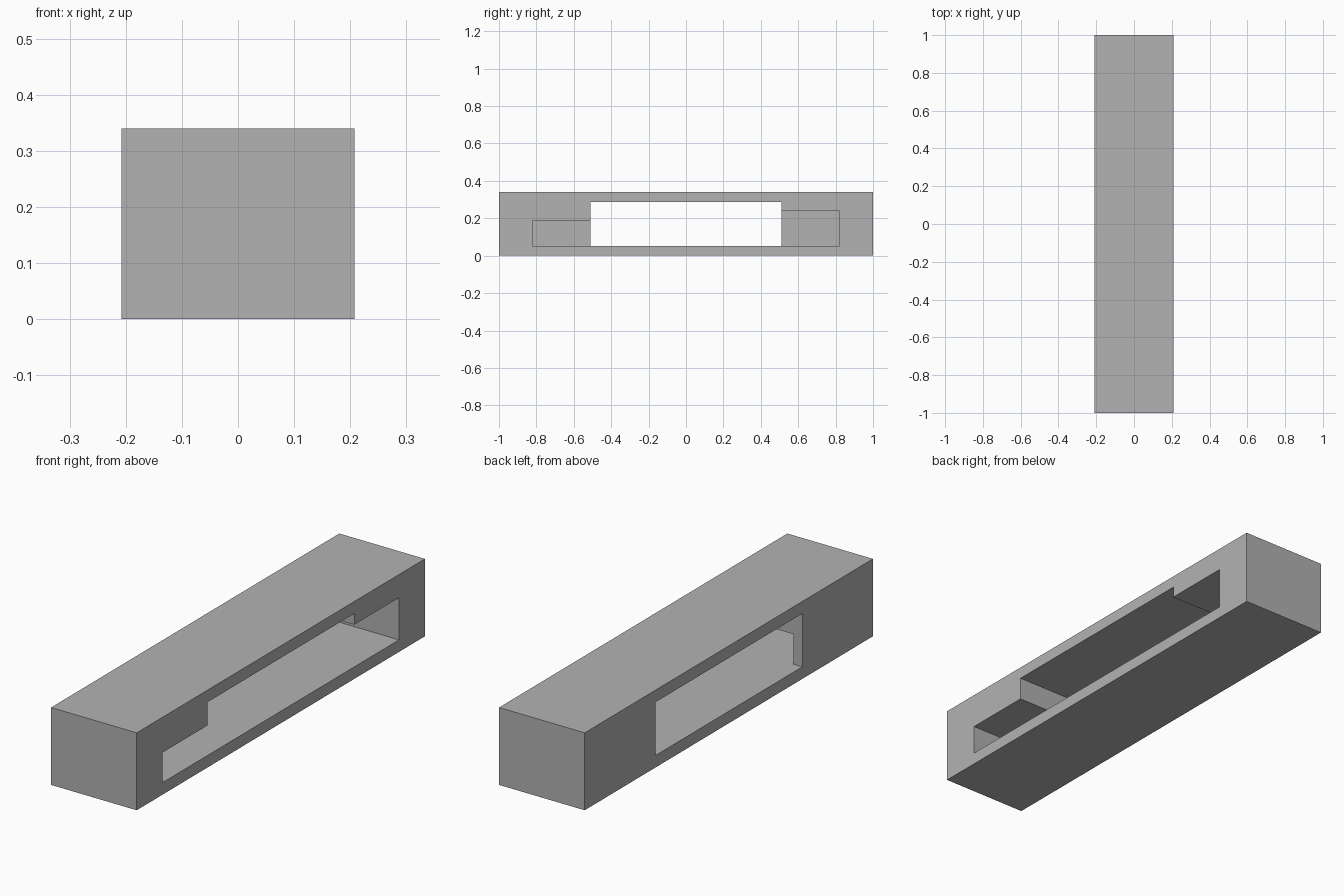
import bpy

if "Cube" in bpy.data.objects:
    bpy.data.objects.remove(bpy.data.objects["Cube"], do_unlink=True)

HALF_W, HEIGHT = 0.208, 0.34
FLOOR, CEILING = 0.053, 0.287
WINDOW, POCKET_END = 0.51, 0.82
POCKET_BACK = -0.164  # inner face of the thin wall on the -x side


def box(name, low, high):
    bpy.ops.mesh.primitive_cube_add(
        size=1, location=[(a + b) / 2 for a, b in zip(low, high)])
    obj = bpy.context.object
    obj.name = name
    obj.scale = [b - a for a, b in zip(low, high)]
    bpy.ops.object.transform_apply(location=True, rotation=False, scale=True)
    return obj


def cut(target, cutter):
    cutter.hide_render = True
    mod = target.modifiers.new("cut", "BOOLEAN")
    mod.operation, mod.solver, mod.object = "DIFFERENCE", "EXACT", cutter
    bpy.context.view_layer.objects.active = target
    bpy.ops.object.modifier_apply(modifier=mod.name)
    bpy.data.objects.remove(cutter, do_unlink=True)


# Solid block body
body = box("block_body", (-HALF_W, -1, 0), (HALF_W, 1, HEIGHT))

# Window right through the block
cut(body, box("window_cutter", (-1, -WINDOW, FLOOR), (1, WINDOW, CEILING)))

# Blind side pockets, low at the front and taller at the back
cut(body, box("front_pocket_cutter",
              (POCKET_BACK, -POCKET_END, FLOOR), (1, -0.4, 0.185)))
cut(body, box("back_pocket_cutter",
              (POCKET_BACK, 0.4, FLOOR), (1, POCKET_END, 0.238)))

# Plain grey material
grey = bpy.data.materials.new("plain_grey")
grey.use_nodes = True
colour = (0.448, 0.448, 0.448, 1)
grey.diffuse_color = colour
grey.node_tree.nodes["Principled BSDF"].inputs["Base Color"].default_value = colour
body.data.materials.clear()
body.data.materials.append(grey)
for face in body.data.polygons:
    face.material_index = 0
    face.use_smooth = False
